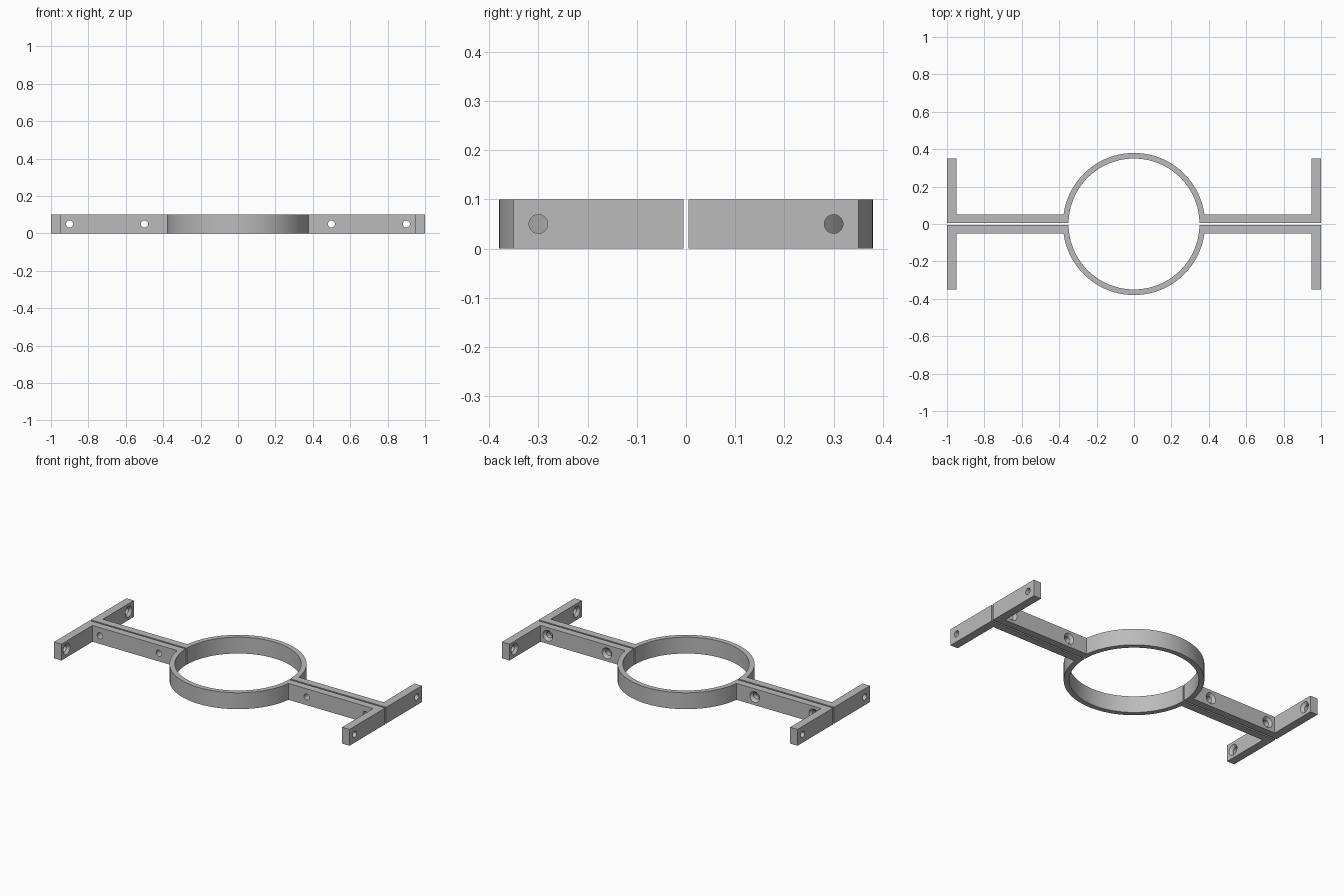
import bpy, bmesh, math
from mathutils import Matrix, Vector

cube = bpy.data.objects.get("Cube")
if cube:
    bpy.data.objects.remove(cube, do_unlink=True)

GAP, ARM, FLANGE_IN, REACH = 0.005, 0.05, 0.95, 0.35
R_IN, R_OUT, HEIGHT = 0.35, 0.38, 0.1
HOLE_R, SINK_R, SINK_DEPTH = 0.019, 0.033, 0.015

grey = bpy.data.materials.new("plain grey")
grey.use_nodes = True
grey.diffuse_color = (0.5, 0.5, 0.5, 1)
grey.node_tree.nodes["Principled BSDF"].inputs["Base Color"].default_value = (0.5, 0.5, 0.5, 1)


def finish(bm, name):
    bmesh.ops.recalc_face_normals(bm, faces=bm.faces)
    mesh = bpy.data.meshes.new(name)
    bm.to_mesh(mesh)
    bm.free()
    mesh.materials.append(grey)
    ob = bpy.data.objects.new(name, mesh)
    bpy.context.collection.objects.link(ob)
    return ob


def arc(radius, y_start, steps=64):
    """Points from +x round to -x, starting and ending at height y_start."""
    a = math.asin(y_start / radius)
    angles = [a + (math.pi - 2 * a) * i / steps for i in range(steps + 1)]
    return [(radius * math.cos(t), radius * math.sin(t)) for t in angles]


def add_hole(bm, face_point, inward, sunk):
    """Lathe a drill shape entering at face_point."""
    profile = [(0, -0.02), (HOLE_R, -0.02), (HOLE_R, 0.08), (0, 0.08)]
    if sunk:
        profile[1:2] = [(SINK_R, -0.02), (SINK_R, 0), (HOLE_R, SINK_DEPTH)]
    place = Matrix.Translation(face_point) @ Vector(inward).to_track_quat('Z', 'Y').to_matrix().to_4x4()
    n = 32
    rings = []
    for r, z in profile[1:-1]:
        rings.append([bm.verts.new(place @ Vector((r * math.cos(math.tau * i / n),
                                                   r * math.sin(math.tau * i / n), z)))
                      for i in range(n)])
    for low, high in zip(rings, rings[1:]):
        for i in range(n):
            j = (i + 1) % n
            bm.faces.new((low[i], low[j], high[j], high[i]))
    bm.faces.new(rings[0])
    bm.faces.new(rings[-1])


def clamp_half(name, side, sunk_arms):
    # Half ring, two arms and two flanges as one extruded outline
    left_end = [(-1, GAP), (-1, REACH), (-FLANGE_IN, REACH), (-FLANGE_IN, ARM)]
    right_end = [(-x, y) for x, y in reversed(left_end)]
    outline = arc(R_IN, GAP) + left_end + arc(R_OUT, ARM)[::-1] + right_end
    bm = bmesh.new()
    base = bm.faces.new([bm.verts.new((x, side * y, 0)) for x, y in outline])
    top = bmesh.ops.extrude_face_region(bm, geom=[base])["geom"]
    bmesh.ops.translate(bm, vec=(0, 0, HEIGHT),
                        verts=[v for v in top if isinstance(v, bmesh.types.BMVert)])
    half = finish(bm, name)

    # Screw holes through arms and flanges
    bm = bmesh.new()
    for s in (-1, 1):
        for x in (0.5, 0.9):
            add_hole(bm, (s * x, side * ARM, HEIGHT / 2), (0, -side, 0), sunk_arms)
        add_hole(bm, (s * FLANGE_IN, side * 0.3, HEIGHT / 2), (s, 0, 0), True)
    cutter = finish(bm, name + "_hole_cutter")
    cutter.hide_render = True

    mod = half.modifiers.new("holes", 'BOOLEAN')
    mod.operation = 'DIFFERENCE'
    mod.solver = 'EXACT'
    mod.object = cutter
    bpy.ops.object.select_all(action='DESELECT')
    half.select_set(True)
    bpy.context.view_layer.objects.active = half
    bpy.ops.object.modifier_apply(modifier=mod.name)
    bpy.data.objects.remove(cutter, do_unlink=True)
    bpy.ops.object.shade_smooth_by_angle(angle=math.radians(25))


clamp_half("front_clamp_half", -1, False)
clamp_half("back_clamp_half", 1, True)
